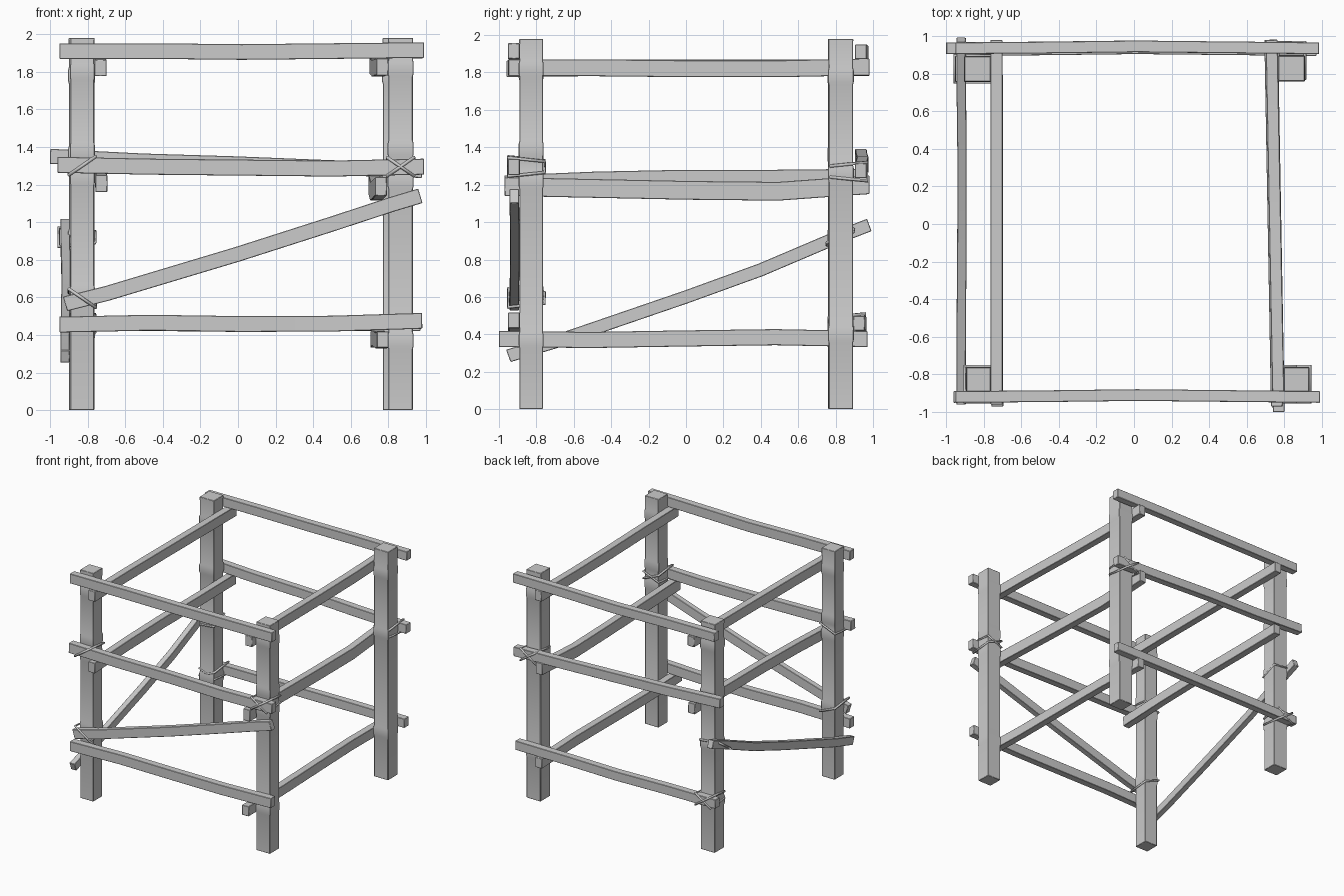
import bpy, bmesh
from math import radians
from mathutils import Vector

cube = bpy.data.objects.get("Cube")
if cube:
    bpy.data.objects.remove(cube, do_unlink=True)

GREY = (0.6, 0.6, 0.6, 1)
wood = bpy.data.materials.new("weathered grey")
wood.use_nodes = True
wood.diffuse_color = GREY
wood.node_tree.nodes["Principled BSDF"].inputs["Base Color"].default_value = GREY


def finish(obj, bevel=0):
    bpy.context.collection.objects.link(obj)
    obj.data.materials.append(wood)
    if bevel:
        mod = obj.modifiers.new("worn_edges", "BEVEL")
        mod.width = bevel
        mod.segments = 1
        mod.limit_method = "ANGLE"
        mod.angle_limit = radians(50)
        bpy.ops.object.select_all(action="DESELECT")
        obj.select_set(True)
        bpy.context.view_layer.objects.active = obj
        bpy.ops.object.shade_smooth_by_angle(angle=radians(30))


def beam(name, sections, bevel):
    """Skin a list of four-cornered sections and cap the ends."""
    bm = bmesh.new()
    rings = [[bm.verts.new(p) for p in s] for s in sections]
    for a, b in zip(rings, rings[1:]):
        for i in range(4):
            j = (i + 1) % 4
            bm.faces.new((a[i], a[j], b[j], b[i]))
    bm.faces.new(rings[0])
    bm.faces.new(rings[-1])
    bmesh.ops.recalc_face_normals(bm, faces=bm.faces)
    mesh = bpy.data.meshes.new(name)
    bm.to_mesh(mesh)
    bm.free()
    finish(bpy.data.objects.new(name, mesh), bevel)


def rail(name, points, width, height):
    """A slightly crooked squared pole along a path."""
    pts = [Vector(p) for p in points]
    along = (pts[-1] - pts[0]).normalized()
    side = along.cross(Vector((0, 0, 1))).normalized()
    up = side.cross(along)
    corners = ((-1, -1), (1, -1), (1, 1), (-1, 1))
    beam(name, [[p + side * width / 2 * s + up * height / 2 * t
                 for s, t in corners] for p in pts], 0.003)


def post(name, x, y, wx, wy, knots):
    """A square post that swells slightly at each lashing."""
    profile = [(0, 1)]
    for z in knots:
        profile += [(z - 0.045, 1), (z - 0.03, 1.06), (z + 0.03, 1.06), (z + 0.045, 1)]
    profile += [(1.98, 1.02)]
    beam(name, [[(x + s * k * wx / 2, y + t * k * wy / 2, z)
                 for s, t in ((-1, -1), (1, -1), (1, 1), (-1, 1))]
                for z, k in profile], 0.003)


def rope(name, x, y, z, tilt, outward):
    """A tilted loop round a post and the rail on its outer side."""
    out = Vector(outward)
    across = Vector((abs(out.y), abs(out.x), 0))
    centre = Vector((x, y, z))
    curve = bpy.data.curves.new(name, "CURVE")
    curve.dimensions = "3D"
    curve.bevel_depth = 0.009
    curve.bevel_resolution = 1
    spline = curve.splines.new("POLY")
    loop = ((-1, 0.122, 0.05), (1, 0.122, 0.05), (1, -0.072, 0.03), (-1, -0.072, 0.03))
    spline.points.add(len(loop) - 1)
    for p, (s, reach, rise) in zip(spline.points, loop):
        v = centre + across * 0.072 * s + out * reach
        p.co = (v.x, v.y, z + tilt * s * rise, 1)
    spline.use_cyclic_u = True
    finish(bpy.data.objects.new(name, curve))


# Four posts
post("front_right_post", -0.828, -0.828, 0.125, 0.125, (0.62, 1.24, 1.38, 1.8))
post("front_left_post", 0.865, -0.828, 0.13, 0.125, (0.37, 1.22, 1.39, 1.82))
post("back_right_post", -0.832, 0.825, 0.135, 0.13, (0.42, 0.92, 1.36, 1.78))
post("back_left_post", 0.838, 0.828, 0.135, 0.13, (0.4, 1.26, 1.78))

# Rails across the front and back: start x, end x, y, heights along the rail
for name, x0, x1, y, heights, h in (
        ("front_top_rail", -0.95, 0.99, -0.92, (1.91, 1.91, 1.905, 1.91, 1.915), 0.083),
        ("front_middle_rail", -0.96, 0.99, -0.92, (1.305, 1.295, 1.29, 1.285, 1.295), 0.085),
        ("front_lower_rail", -0.95, 0.98, -0.92, (0.455, 0.465, 0.458, 0.46, 0.475), 0.084),
        ("back_top_rail", -0.95, 0.985, 0.935, (1.91, 1.91, 1.905, 1.91, 1.91), 0.078),
        ("back_middle_rail", -1.0, 0.98, 0.935, (1.35, 1.325, 1.31, 1.29, 1.275), 0.08),
        ("back_lower_rail", -0.95, 0.97, 0.925, (0.46, 0.46, 0.455, 0.46, 0.46), 0.078)):
    n = len(heights) - 1
    bow = (0, 0.004, 0.01, 0.005, 0)
    rail(name, [(x0 + (x1 - x0) * i / n, y + bow[i], z)
                for i, z in enumerate(heights)], 0.062, h)

# Rails along the sides, on the inner faces of the posts
for name, xa, xb, y0, y1, heights, h in (
        ("right_top_rail", -0.732, -0.732, -0.96, 0.98, (1.82, 1.825, 1.825, 1.825, 1.825), 0.088),
        ("right_middle_rail", -0.727, -0.73, -0.97, 0.97, (1.205, 1.225, 1.235, 1.235, 1.24), 0.09),
        ("left_top_rail", 0.768, 0.732, -0.95, 0.98, (1.825, 1.825, 1.82, 1.82, 1.83), 0.09),
        ("left_middle_rail", 0.76, 0.725, -0.97, 0.98, (1.19, 1.18, 1.17, 1.165, 1.2), 0.1),
        ("left_lower_rail", 0.77, 0.735, -1.0, 0.97, (0.375, 0.37, 0.378, 0.385, 0.375), 0.086)):
    n = len(heights) - 1
    rail(name, [(xa + (xb - xa) * i / n, y0 + (y1 - y0) * i / n, z)
                for i, z in enumerate(heights)], 0.063, h)

# Diagonal braces
rail("front_brace", [(-0.92, -0.918, 0.565), (-0.7, -0.918, 0.62), (0, -0.915, 0.83),
                     (0.5, -0.915, 0.99), (0.82, -0.918, 1.095), (0.97, -0.918, 1.14)], 0.05, 0.08)
rail("right_brace", [(-0.92, -0.95, 0.285), (-0.92, -0.7, 0.36), (-0.915, 0, 0.6),
                     (-0.915, 0.4, 0.745), (-0.92, 0.8, 0.915), (-0.92, 0.98, 0.985)], 0.05, 0.07)

# Rope lashings
FRONT, BACK, RIGHT = (0, -1, 0), (0, 1, 0), (-1, 0, 0)
rope("front_right_middle_rope", -0.828, -0.828, 1.3, 1, FRONT)
rope("front_brace_rope", -0.828, -0.828, 0.595, -1, FRONT)
rope("right_brace_rope", -0.832, 0.825, 0.92, 1, RIGHT)
for tilt, label in ((1, "rising"), (-1, "falling")):
    rope("front_left_middle_rope_" + label, 0.865, -0.828, 1.295, tilt, FRONT)
    rope("back_left_middle_rope_" + label, 0.838, 0.845, 1.27, tilt, BACK)
    rope("back_right_lower_rope_" + label, -0.832, 0.835, 0.46, tilt, BACK)
